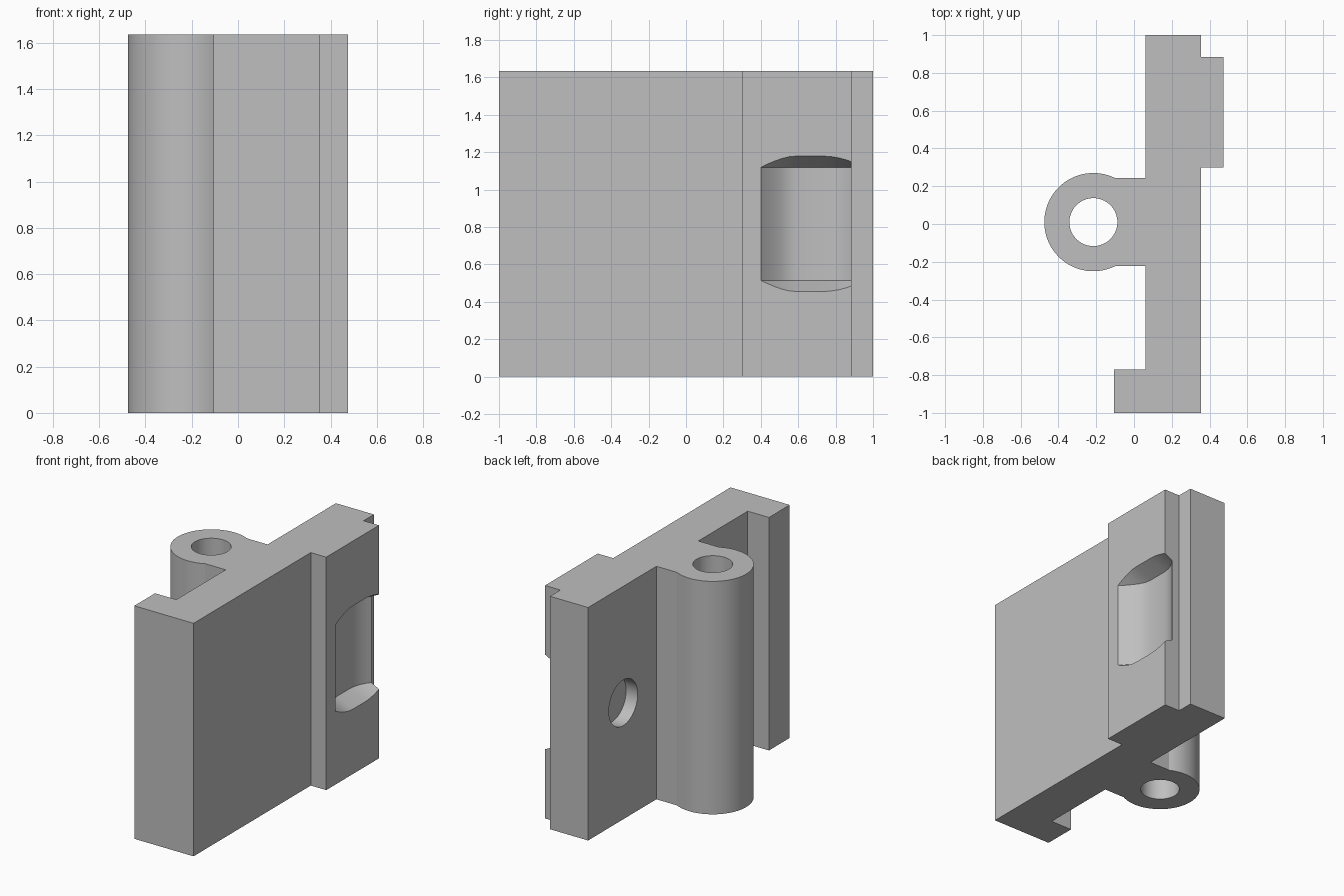
import bpy, bmesh, math
from mathutils import Matrix

old = bpy.data.objects.get("Cube")
if old:
    bpy.data.objects.remove(old, do_unlink=True)

HEIGHT = 1.635
grey = bpy.data.materials.new("plain grey")
grey.use_nodes = True
colour = (0.52, 0.52, 0.52, 1)
grey.diffuse_color = colour
grey.node_tree.nodes["Principled BSDF"].inputs["Base Color"].default_value = colour


def finish(name, bm):
    bmesh.ops.recalc_face_normals(bm, faces=bm.faces)
    mesh = bpy.data.meshes.new(name)
    bm.to_mesh(mesh)
    bm.free()
    obj = bpy.data.objects.new(name, mesh)
    bpy.context.collection.objects.link(obj)
    mesh.materials.append(grey)
    return obj


def cylinder(name, radius, depth, matrix):
    bm = bmesh.new()
    bmesh.ops.create_cone(bm, cap_ends=True, segments=64, radius1=radius,
                          radius2=radius, depth=depth, matrix=matrix)
    return finish(name, bm)


# Body: one plan outline with plate, foot, raised pad and round hinge barrel
BARREL = (-0.215, 0.01)
R, NECK = 0.26, 0.2325
start = math.asin(NECK / R)
arc = []
STEPS = 48
for i in range(STEPS + 1):
    a = start + (2 * math.pi - 2 * start) * i / STEPS
    arc.append((BARREL[0] + R * math.cos(a), BARREL[1] + R * math.sin(a)))
outline = [(-0.105, -1), (0.355, -1), (0.355, 0.3), (0.475, 0.3),
           (0.475, 0.885), (0.355, 0.885), (0.355, 1), (0.06, 1),
           (0.06, BARREL[1] + NECK)] + arc + [
           (0.06, BARREL[1] - NECK), (0.06, -0.77), (-0.105, -0.77)]
bm = bmesh.new()
base = bm.faces.new([bm.verts.new((x, y, 0)) for x, y in outline])
top = bmesh.ops.extrude_face_region(bm, geom=[base])
bmesh.ops.translate(bm, vec=(0, 0, HEIGHT),
                    verts=[g for g in top["geom"] if isinstance(g, bmesh.types.BMVert)])
body = finish("hinge_leaf", bm)

# Pin bore through the barrel and blind round recess in the plate
bore = cylinder("pin_bore_cutter", 0.127, 4,
                Matrix.Translation((*BARREL, HEIGHT / 2)))
recess = cylinder("recess_cutter", 0.16, 0.18,
                  Matrix.Translation((0.06, 0.61, HEIGHT / 2))
                  @ Matrix.Rotation(math.pi / 2, 4, "Y"))

# Pocket in the pad: curved floor, ends flaring outward with the depth
floor = [(0.4, 0), (0.43, 0.03), (0.47, 0.064), (0.51, 0.093), (0.55, 0.113),
         (0.59, 0.12), (0.74, 0.12), (0.78, 0.113), (0.82, 0.1),
         (0.86, 0.078), (0.885, 0.06), (0.92, 0.033)]
OUT, FLARE, HALF = 0.5, 0.5, 0.302
bm = bmesh.new()
rings = []
for y, d in floor:
    x = 0.475 - d
    wide = HALF + FLARE * (OUT - x)
    section = [(x, -HALF), (x, HALF), (OUT, wide), (OUT, -wide)]
    rings.append([bm.verts.new((px, y, HEIGHT / 2 + pz)) for px, pz in section])
for a, b in zip(rings, rings[1:]):
    for i in range(4):
        j = (i + 1) % 4
        bm.faces.new((a[i], a[j], b[j], b[i]))
bm.faces.new(rings[0])
bm.faces.new(rings[-1])
pocket = finish("pocket_cutter", bm)

# Cut and clean up
bpy.ops.object.select_all(action="DESELECT")
bpy.context.view_layer.objects.active = body
body.select_set(True)
for cutter in (bore, recess, pocket):
    cutter.hide_render = True
    mod = body.modifiers.new(cutter.name, "BOOLEAN")
    mod.operation = "DIFFERENCE"
    mod.solver = "EXACT"
    mod.object = cutter
    bpy.ops.object.modifier_apply(modifier=mod.name)
    bpy.data.objects.remove(cutter, do_unlink=True)
bpy.ops.object.shade_smooth_by_angle(angle=math.radians(20))
